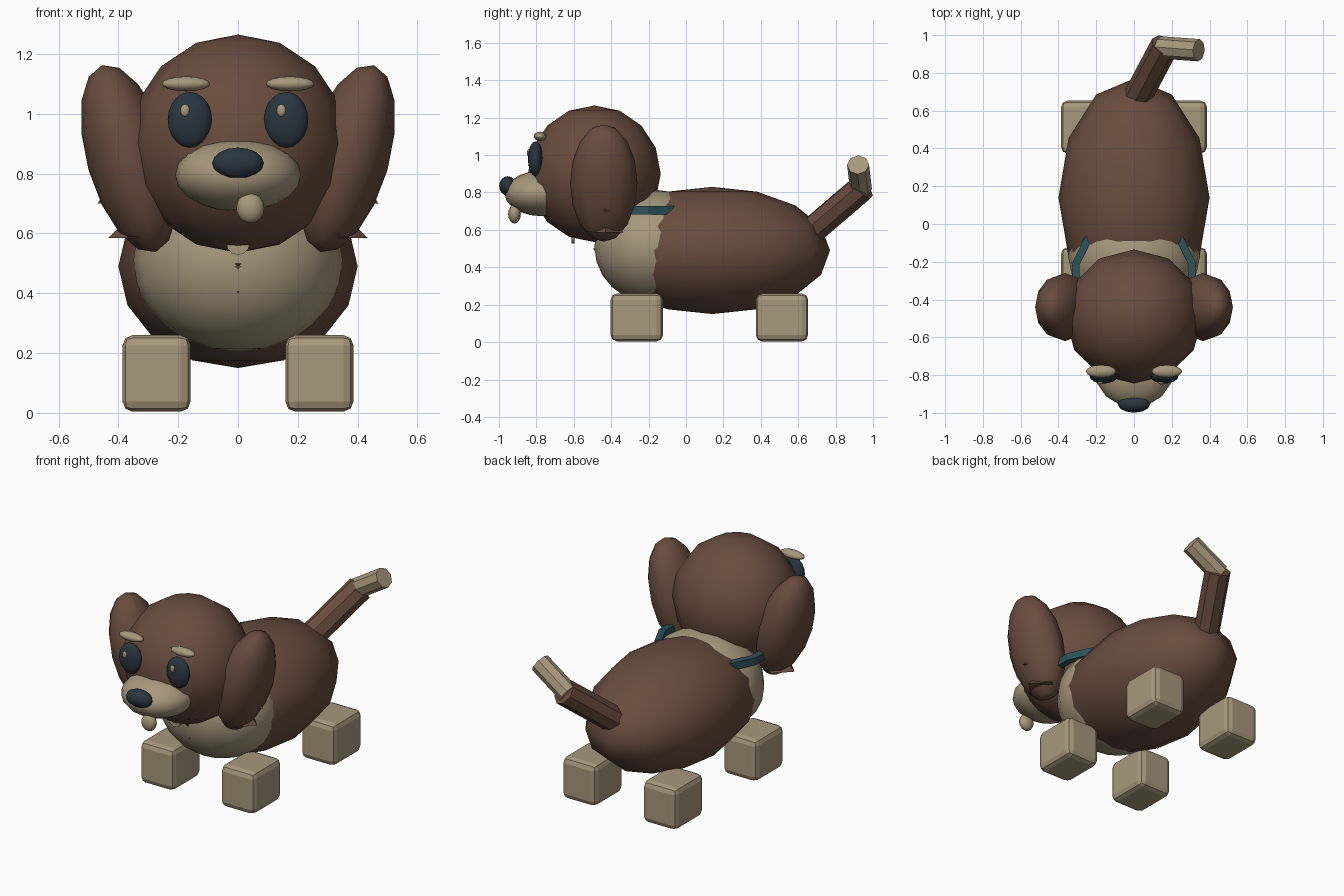
import bpy, math
from mathutils import Vector

if "Cube" in bpy.data.objects:
    bpy.data.objects.remove(bpy.data.objects["Cube"])


def material(name, rgb):
    m = bpy.data.materials.new(name)
    m.diffuse_color = (*rgb, 1)
    m.use_nodes = True
    m.node_tree.nodes["Principled BSDF"].inputs["Base Color"].default_value = m.diffuse_color
    return m


BROWN = material("brown fur", (0.140, 0.072, 0.047))
TAN = material("tan fur", (0.390, 0.314, 0.202))
DARK = material("dark blue grey", (0.023, 0.036, 0.051))
TEAL = material("teal band", (0.026, 0.085, 0.107))


def finish(name, mat, smooth=False):
    o = bpy.context.object
    o.name = o.data.name = name
    o.data.materials.append(mat)
    for p in o.data.polygons:
        p.use_smooth = smooth
    return o


def ball(name, mat, loc, size, seg=12, rings=8, tilt=0):
    bpy.ops.mesh.primitive_uv_sphere_add(segments=seg, ring_count=rings, radius=1,
                                         location=loc, rotation=(0, tilt, 0))
    o = finish(name, mat, True)
    o.scale = size
    return o


def rod(name, mat, a, b, r, sides=8):
    a, b = Vector(a), Vector(b)
    bpy.ops.mesh.primitive_cylinder_add(vertices=sides, radius=r, depth=(b - a).length,
                                        location=(a + b) / 2)
    o = finish(name, mat)
    o.rotation_euler = (b - a).to_track_quat('Z', 'Y').to_euler()
    return o


def tuft(name, loc, r, h, flip=False):
    bpy.ops.mesh.primitive_cone_add(vertices=4, radius1=r, radius2=0, depth=h, location=loc,
                                    rotation=(math.pi if flip else 0, 0, 0))
    return finish(name, BROWN)


# Body, chest and head
ball("body", BROWN, (0, 0.14, 0.49), (0.40, 0.63, 0.34))
ball("chest", TAN, (0, -0.17, 0.51), (0.35, 0.32, 0.305), 16, 12)
ball("head", BROWN, (0, -0.49, 0.90), (0.365, 0.355, 0.365))

# Muzzle, nose and tongue
ball("muzzle", TAN, (0, -0.77, 0.795), (0.21, 0.20, 0.122), 16, 10)
ball("nose", DARK, (0, -0.953, 0.835), (0.086, 0.046, 0.052))
ball("tongue", TAN, (0.041, -0.917, 0.685), (0.047, 0.034, 0.051))

for side, s in (("left", 1), ("right", -1)):
    # Face details and ears
    ball(side + "_eye", DARK, (s * 0.161, -0.805, 0.98), (0.074, 0.040, 0.093), 16, 10)
    ball(side + "_eye_glint", TAN, (s * 0.161 - 0.016, -0.84, 1.011), (0.016, 0.010, 0.021), 8, 6)
    ball(side + "_brow", TAN, (s * 0.174, -0.78, 1.10), (0.081, 0.034, 0.025))
    ball(side + "_ear", BROWN, (s * 0.365, -0.44, 0.85), (0.14, 0.18, 0.325),
         tilt=s * math.radians(16))
    # Fur tufts at the ear tips
    tuft(side + "_ear_tuft", (s * 0.335, -0.43, 0.635), 0.098, 0.10)
    tuft(side + "_upper_ear_tuft", (s * 0.42, -0.43, 0.735), 0.05, 0.07)
    # Rounded block feet
    for end, y in (("front", -0.263), ("back", 0.513)):
        bpy.ops.mesh.primitive_cube_add(size=1, location=(s * 0.272, y, 0.132))
        foot = finish(f"{end}_{side}_foot", TAN)
        foot.scale = (0.228, 0.28, 0.256)
        bpy.ops.object.transform_apply(location=False, rotation=False, scale=True)
        bev = foot.modifiers.new("rounding", 'BEVEL')
        bev.width, bev.segments = 0.034, 2

# Chest tufts
tuft("chest_tuft", (0, -0.42, 0.455), 0.078, 0.09, True)
tuft("lower_chest_tuft", (0, -0.425, 0.375), 0.045, 0.06, True)

# Collar band and tag
bpy.ops.mesh.primitive_cylinder_add(vertices=14, radius=0.335, depth=0.045,
                                    end_fill_type='NOTHING', location=(0, -0.28, 0.705))
collar = finish("collar", TEAL)
sol = collar.modifiers.new("thickness", 'SOLIDIFY')
sol.thickness = 0.04
rod("collar_tag", TAN, (0, -0.612, 0.568), (0, -0.595, 0.568), 0.04, 12)

# Tail with bent tip
rod("tail", BROWN, (-0.01, 0.62, 0.55), (0.163, 0.945, 0.828), 0.076)
rod("tail_tip", TAN, (0.14, 0.935, 0.82), (0.343, 0.92, 0.948), 0.059)
